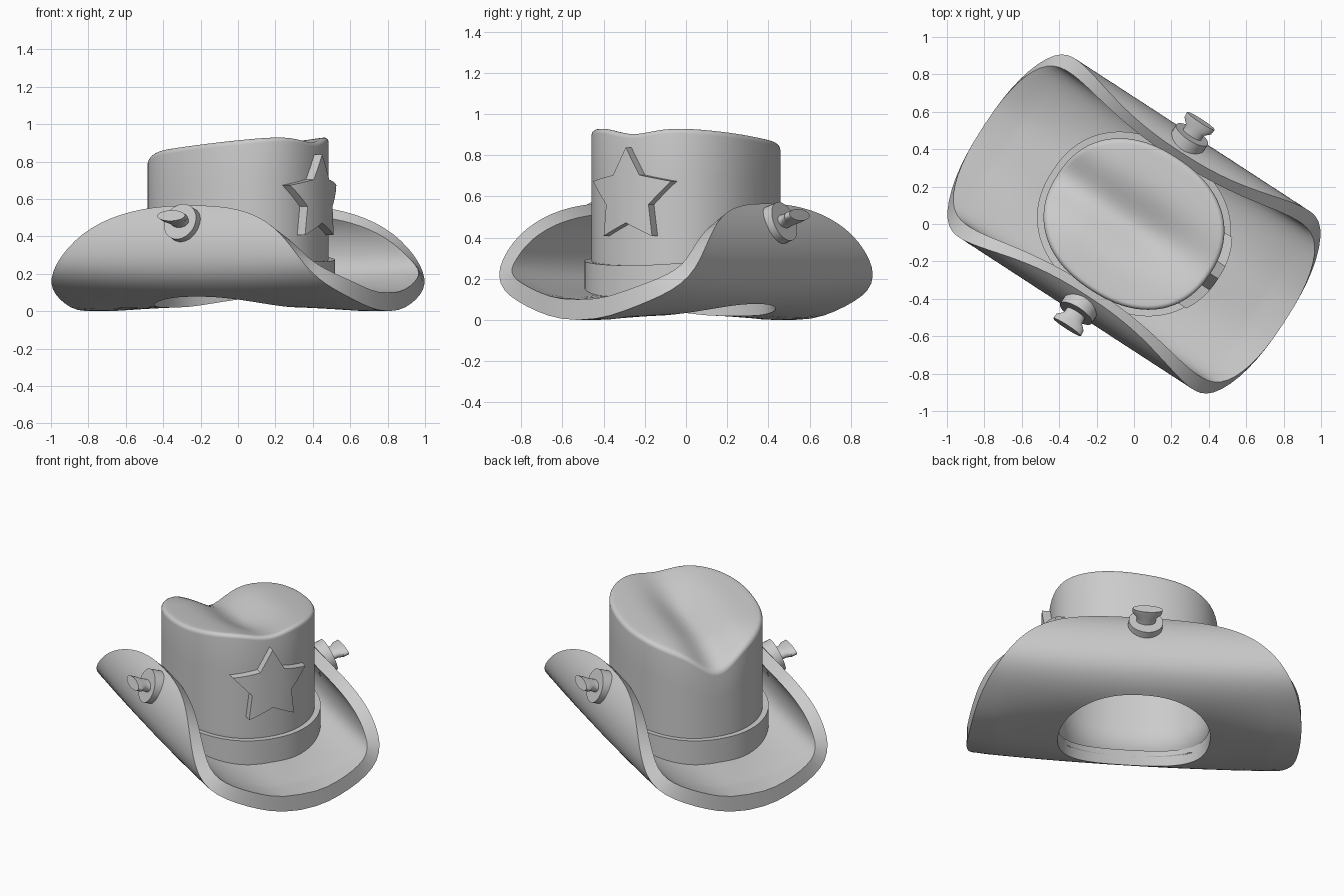
import bpy, bmesh
from math import sin, cos, pi, asin, exp, radians, copysign, hypot

if "Cube" in bpy.data.objects:
    bpy.data.objects.remove(bpy.data.objects["Cube"])

TURN = radians(-33)          # whole hat is turned about z; local +x is the front
N = 96
A, B, E = 0.487, 0.422, 2.25  # crown plan: half length, half width, roundness


def superellipse(t, a, b, n):
    c, s = cos(t), sin(t)
    return (copysign(abs(c) ** (2 / n), c) * a, copysign(abs(s) ** (2 / n), s) * b)


def make(name, verts, faces, angle=35):
    me = bpy.data.meshes.new(name)
    me.from_pydata(verts, [], faces)
    bm = bmesh.new()
    bm.from_mesh(me)
    bmesh.ops.remove_doubles(bm, verts=bm.verts, dist=1e-5)
    bmesh.ops.recalc_face_normals(bm, faces=bm.faces)
    bm.to_mesh(me)
    bm.free()
    ob = bpy.data.objects.new(name, me)
    bpy.context.collection.objects.link(ob)
    ob.rotation_euler.z = TURN
    bpy.ops.object.select_all(action='DESELECT')
    ob.select_set(True)
    bpy.context.view_layer.objects.active = ob
    bpy.ops.object.shade_smooth_by_angle(angle=radians(angle))
    return ob


def skin(rings, close=False, cap_start=False, cap_end=False):
    """Join equal-length closed rings into a tube."""
    n = len(rings[0])
    verts = [p for r in rings for p in r]
    faces = []
    m = len(rings)
    for k in range(m if close else m - 1):
        a, b = k * n, ((k + 1) % m) * n
        faces += [(a + i, a + (i + 1) % n, b + (i + 1) % n, b + i) for i in range(n)]
    if cap_start:
        faces.append(tuple(range(n)))
    if cap_end:
        faces.append(tuple(range((m - 1) * n, m * n)))
    return verts, faces


# Brim: a flat rounded outline with a head hole, bent into a U along both sides.
# Half section: flat, elliptical bend, then an arc leaning in over the crown.
FLAT, WA, HB, R2, SE = 0.10, 0.47, 0.30, 0.37, 2.15
section = [(0.0, 0.0)]
for i in range(201):
    x, y = superellipse(-pi / 2 + i / 200 * pi / 2, WA, HB, SE)
    section.append((FLAT + x, HB + y))
G = asin(0.265 / R2)
for i in range(1, 81):
    g = G * i / 80
    section.append((FLAT + WA - R2 * (1 - cos(g)), HB + R2 * sin(g)))
length = [0.0]
for p, q in zip(section, section[1:]):
    length.append(length[-1] + hypot(q[0] - p[0], q[1] - p[1]))
Q = length[-1]


def along(q):
    k = 1
    while k < len(length) - 1 and length[k] < q:
        k += 1
    f = (q - length[k - 1]) / max(1e-9, length[k] - length[k - 1])
    p, r = section[k - 1], section[k]
    return p[0] + (r[0] - p[0]) * f, p[1] + (r[1] - p[1]) * f


def bend(q):
    """Sideways position, height and inward normal at distance q."""
    s, q = copysign(1, q), abs(q)
    v, z = along(q)
    v0, z0 = along(max(0, q - 0.015))
    v1, z1 = along(min(Q, q + 0.015))
    d = hypot(v1 - v0, z1 - z0)
    nv = -(z1 - z0) / d if q > 0.015 else 0
    return s * v, z, s * nv, (v1 - v0) / d


def sag(u, q):
    """Lifted middle, drooping ends whose bottom is rounder than the middle."""
    q = abs(q)
    mid = 0.028 * max(0, 1 - (u / 0.8) ** 2) * max(0, 1 - (q / 0.6) ** 2)
    end = 0.04 * (u / 0.9) ** 2 * sin(pi * min(1, q / 0.8)) ** 2
    return mid + end


HOLE_Q = next(l for l, p in zip(length, section) if p[0] > 0.405)
K = 20
outer, inner = [], []
for k in range(K + 1):
    f = k / K
    ro, ri = [], []
    for i in range(N):
        t = 2 * pi * i / N
        u0, q0 = superellipse(t, 0.44, HOLE_Q, E)
        u1, q1 = superellipse(t, 0.96, Q, 2.35)
        u, q = u0 + (u1 - u0) * f, q0 + (q1 - q0) * f
        v, z, nv, nz = bend(q)
        z += sag(u, q)
        th = 0.10 - 0.03 * abs(q) / Q
        ro.append((u, v, z))
        ri.append((u, v + th * nv, z + th * nz))
    outer.append(ro)
    inner.append(ri)
make("brim", *skin(outer + inner[::-1], close=True))


# Crown: upright wall, rounded top edge and a long crease deepening to the back
def crown_top(u, v):
    ridge = 0.888 + 0.11 * u - 0.5 * max(0, -u - 0.2) ** 2
    dip = 0.032 + 0.03 * exp(-((u - 0.1) / 0.25) ** 2) + 0.085 * max(0, min(1, 0.5 - u)) ** 1.5
    return ridge - dip * exp(-(v / 0.145) ** 2)


def crown_ring(scale, fz):
    pts = []
    for i in range(N):
        u, v = superellipse(2 * pi * i / N, A * scale, B * scale, E)
        pts.append((u, v, fz(u, v)))
    return pts


def foot(v):
    return 0.07 + 0.055 * (v / B) ** 2


EDGE = 0.026
rings = []
for f in (0, 0.25, 0.5, 0.75, 1):
    rings.append(crown_ring(1, lambda u, v: foot(v) * (1 - f) + (crown_top(u, v) - EDGE) * f))
for j in range(1, 6):
    a = j / 5 * pi / 2
    rings.append(crown_ring(1 - 0.055 * (1 - cos(a)),
                            lambda u, v: crown_top(u, v) - EDGE * (1 - sin(a))))
for s in range(1, 15):
    rings.append(crown_ring(0.945 * (1 - s / 14) + 0.004, crown_top))
crown = make("crown", *skin(rings, cap_end=True), angle=50)
mod = crown.modifiers.new("wall", 'SOLIDIFY')
mod.thickness = 0.04
mod.offset = -1

# Hat band around the foot of the crown
rings = []
for off, top in [(-0.01, 0), (0.034, 0), (0.034, 1), (-0.01, 1)]:
    r = []
    for i in range(N):
        u, v = superellipse(2 * pi * i / N, A + off, B + off, E)
        r.append((u, v, 0.265 + 0.03 * (v / B) ** 2 if top else foot(v) + 0.03))
    rings.append(r)
make("hat_band", *skin(rings, close=True))

# Star badge, cut into strips so it can wrap round the front of the crown
bm = bmesh.new()
RAD = 0.238
pts = []
for i in range(10):
    r = RAD if i % 2 == 0 else RAD * 0.54
    a = pi / 2 + i * pi / 5
    pts.append(bm.verts.new((0, r * cos(a), 0.60 + r * sin(a))))
bm.faces.new(pts)
for c in range(-9, 10):
    bmesh.ops.bisect_plane(bm, geom=bm.verts[:] + bm.edges[:] + bm.faces[:],
                           plane_co=(0, c * 0.0241, 0), plane_no=(0, 1, 0))
front = bmesh.ops.extrude_face_region(bm, geom=bm.faces[:], use_keep_orig=True)['geom']
lifted = {g for g in front if isinstance(g, bmesh.types.BMVert)}
for p in bm.verts:
    base = A * (1 - (abs(p.co.y) / B) ** E) ** (1 / E)
    p.co.x = base + (0.05 if p in lifted else -0.015)
bm.verts.index_update()
verts = [p.co[:] for p in bm.verts]
faces = [[p.index for p in f.verts] for f in bm.faces]
bm.free()
make("star_badge", verts, faces)

# Side toggles: round base and a flattened, flared tab, one on each side
TILT = radians(20)


def lathe(name, side, profile):
    """profile rows: distance along axis, half width, half height."""
    rings = []
    for d, w, h in profile:
        r = []
        for i in range(32):
            t = 2 * pi * i / 32
            y, x = h * sin(t), w * cos(t)
            r.append((x, side * (0.49 + d * cos(TILT) - y * sin(TILT)),
                      0.45 + d * sin(TILT) + y * cos(TILT)))
        rings.append(r)
    make(name, *skin(rings, cap_start=True, cap_end=True))


for side, tag in ((1, "left"), (-1, "right")):
    lathe(tag + "_toggle_base", side, [(-0.03, 0.1, 0.1), (0.085, 0.1, 0.1)])
    lathe(tag + "_toggle_tab", side, [(0.05, 0.06, 0.036), (0.09, 0.055, 0.034),
                                      (0.12, 0.06, 0.032), (0.145, 0.085, 0.032),
                                      (0.178, 0.088, 0.03)])
